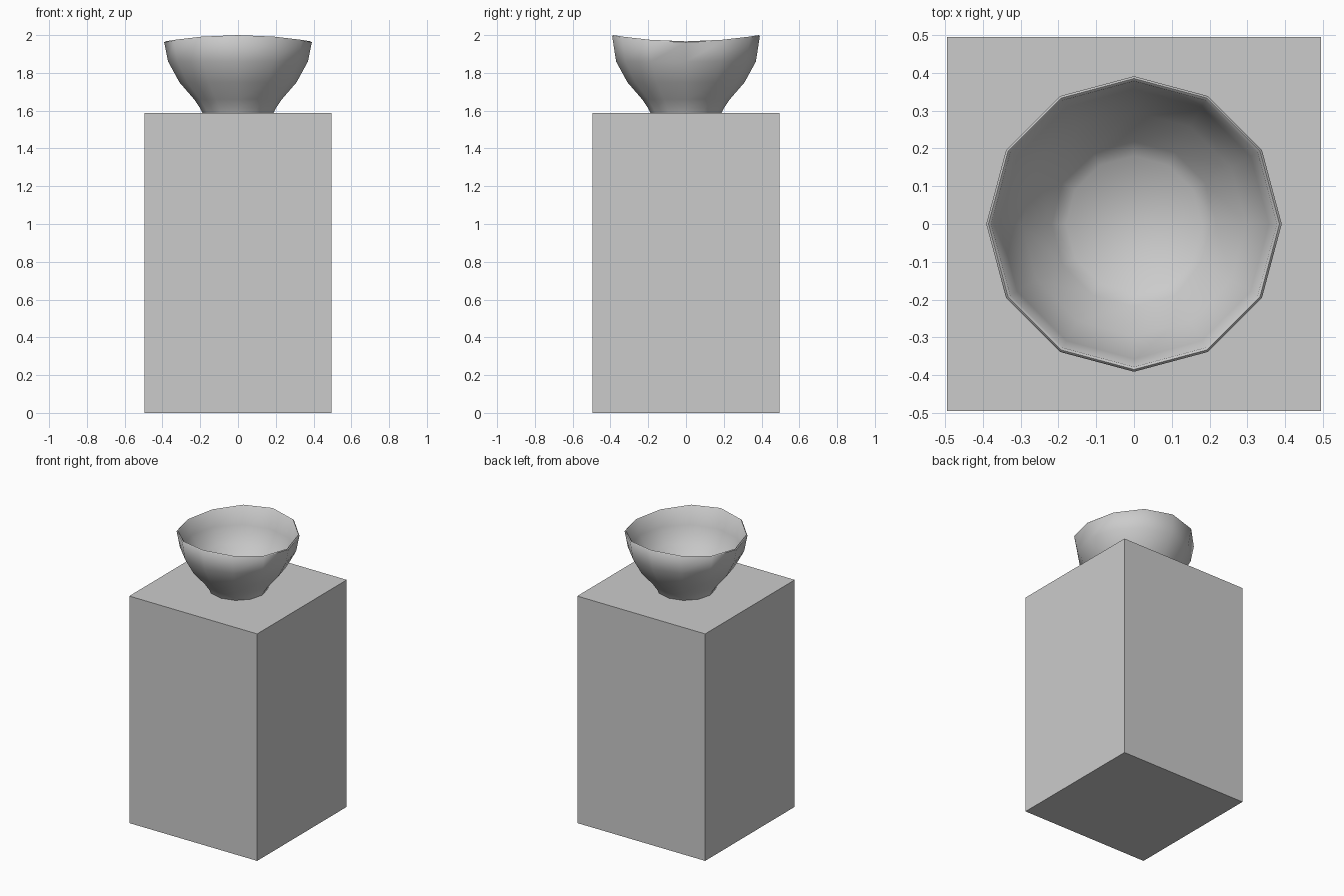
import bpy, bmesh
from math import cos, sin, pi

if "Cube" in bpy.data.objects:
    bpy.data.objects.remove(bpy.data.objects["Cube"])

# Pedestal block
W, H = 0.99, 1.588
bpy.ops.mesh.primitive_cube_add(size=1, location=(0, 0, H / 2))
pedestal = bpy.context.object
pedestal.name = "pedestal"
pedestal.scale = (W, W, H)
bpy.ops.object.transform_apply(location=True, scale=True)

# Bowl profile: (radius, height, share of the wavy rim lift)
SIDES, LIFT = 12, 0.033
profile = [
    (0.188, H, 0), (0.200, 1.613, 0), (0.232, 1.66, 0), (0.310, 1.75, 0),
    (0.370, 1.86, 0), (0.391, 1.962, 1),                    # outside
    (0.385, 1.967, 1), (0.378, 1.962, 1),                   # rim
    (0.357, 1.865, 0), (0.297, 1.76, 0), (0.218, 1.67, 0),  # inside
    (0.180, 1.63, 0),
]

bm = bmesh.new()
rings = []
for r, z, share in profile:
    ring = []
    for i in range(SIDES):
        a = 2 * pi * i / SIDES
        ring.append(bm.verts.new((r * cos(a), r * sin(a), z + share * LIFT * sin(a) ** 2)))
    rings.append(ring)
for low, high in zip(rings, rings[1:]):
    for i in range(SIDES):
        j = (i + 1) % SIDES
        bm.faces.new((low[i], low[j], high[j], high[i]))
bm.faces.new(rings[0][::-1])   # foot
bm.faces.new(rings[-1])        # inner floor
bmesh.ops.recalc_face_normals(bm, faces=bm.faces)
mesh = bpy.data.meshes.new("bowl")
bm.to_mesh(mesh)
bm.free()
bowl = bpy.data.objects.new("bowl", mesh)
bpy.context.collection.objects.link(bowl)

# Smooth bowl, crisp foot edge
bpy.ops.object.select_all(action='DESELECT')
bowl.select_set(True)
bpy.context.view_layer.objects.active = bowl
bpy.ops.object.shade_smooth_by_angle(angle=pi / 3)
